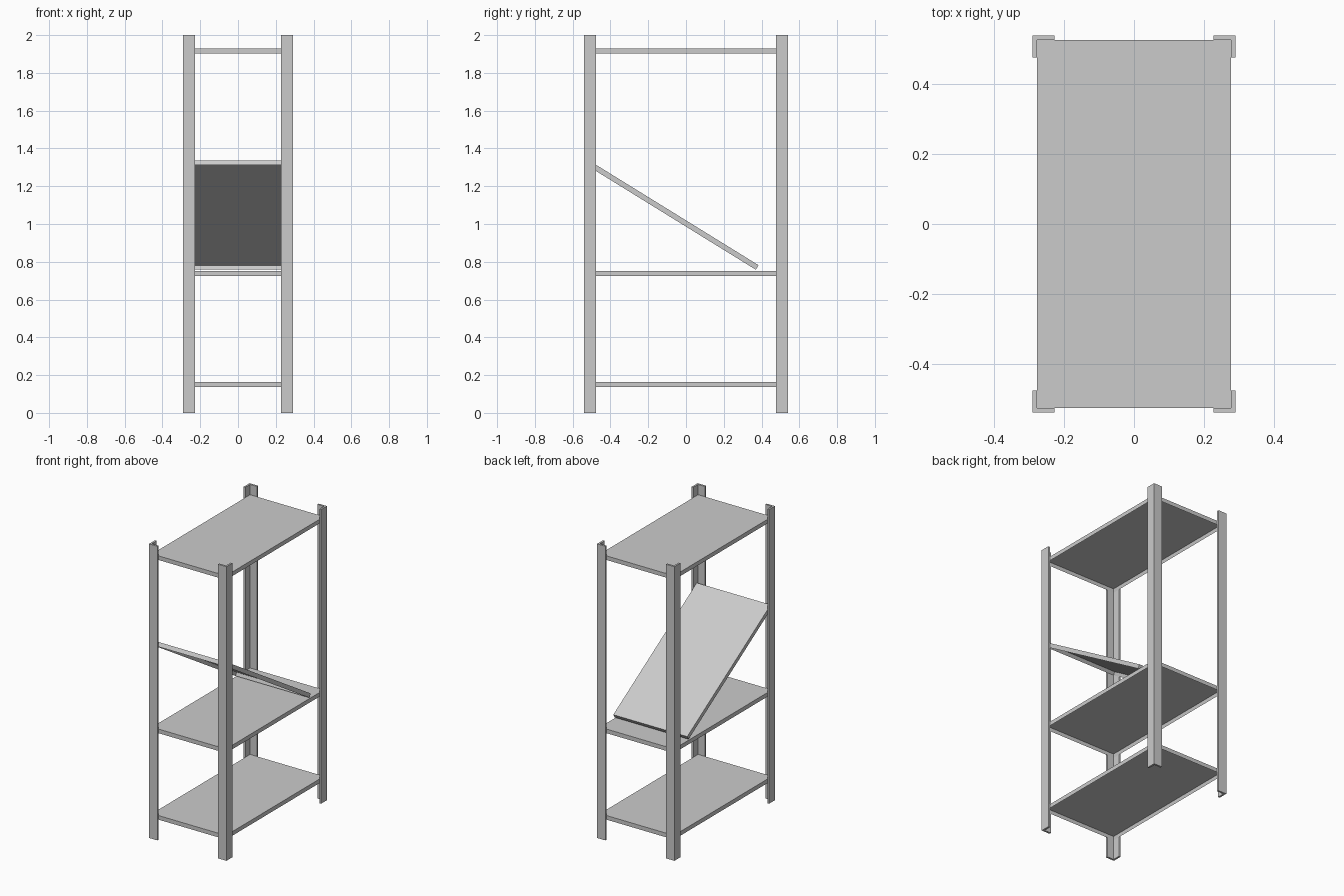
import bpy
import bmesh
from math import radians
from mathutils import Matrix, Vector

if "Cube" in bpy.data.objects:
    bpy.data.objects.remove(bpy.data.objects["Cube"], do_unlink=True)

HX, HY, HEIGHT = 0.291, 0.54, 2.0      # outer half sizes and height
FLANGE, STEEL = 0.063, 0.0128          # angle post leg width and thickness
DEPTH, SHEET = 0.028, 0.005            # shelf lip depth and sheet thickness
SX, SY = HX - STEEL, HY - STEEL        # shelf half sizes

grey = bpy.data.materials.new("grey_steel")
grey.use_nodes = True
grey.diffuse_color = (0.6, 0.6, 0.6, 1)
grey.node_tree.nodes["Principled BSDF"].inputs["Base Color"].default_value = (0.6, 0.6, 0.6, 1)


def finish(name, bm, matrix=Matrix()):
    bmesh.ops.recalc_face_normals(bm, faces=bm.faces)
    mesh = bpy.data.meshes.new(name)
    bm.to_mesh(mesh)
    bm.free()
    mesh.materials.append(grey)
    obj = bpy.data.objects.new(name, mesh)
    obj.matrix_world = matrix
    bpy.context.collection.objects.link(obj)


def post(name, sx, sy):
    """L-section post with its corner at the outside of the frame."""
    outline = [(0, 0), (FLANGE, 0), (FLANGE, STEEL), (STEEL, STEEL), (STEEL, FLANGE), (0, FLANGE)]
    bm = bmesh.new()
    base = bm.faces.new([bm.verts.new((sx * (HX - u), sy * (HY - v), 0)) for u, v in outline])
    top = bmesh.ops.extrude_face_region(bm, geom=[base])["geom"]
    bmesh.ops.translate(bm, vec=(0, 0, HEIGHT), verts=[e for e in top if isinstance(e, bmesh.types.BMVert)])
    finish(name, bm)


def shelf(name, matrix):
    """Folded sheet tray, open below, with its top surface at local z = 0."""
    bm = bmesh.new()
    bmesh.ops.create_cube(bm, size=1, matrix=Matrix.Translation((0, 0, -DEPTH / 2))
                          @ Matrix.Diagonal((2 * SX, 2 * SY, DEPTH, 1)))
    bm.normal_update()
    under = min(bm.faces, key=lambda f: f.normal.z)
    bmesh.ops.inset_region(bm, faces=[under], thickness=SHEET, use_even_offset=True)
    bmesh.ops.translate(bm, vec=(0, 0, DEPTH - SHEET), verts=under.verts)
    finish(name, bm, matrix)


# Corner posts
for side, sx in (("left", 1), ("right", -1)):
    for end, sy in (("front", -1), ("back", 1)):
        post(f"{end}_{side}_post", sx, sy)

# Level shelves
for name, z in (("bottom_shelf", 0.164), ("middle_shelf", 0.752), ("top_shelf", 1.93)):
    shelf(name, Matrix.Translation((0, 0, z)))

# Loose shelf leaning down onto the middle one
tilt = Matrix.Rotation(radians(-31.7), 4, "X")
front_edge = Vector((0, -0.513, 1.336))
centre = front_edge - tilt @ Vector((0, -SY, 0))
shelf("tilted_shelf", Matrix.Translation(centre) @ tilt)
